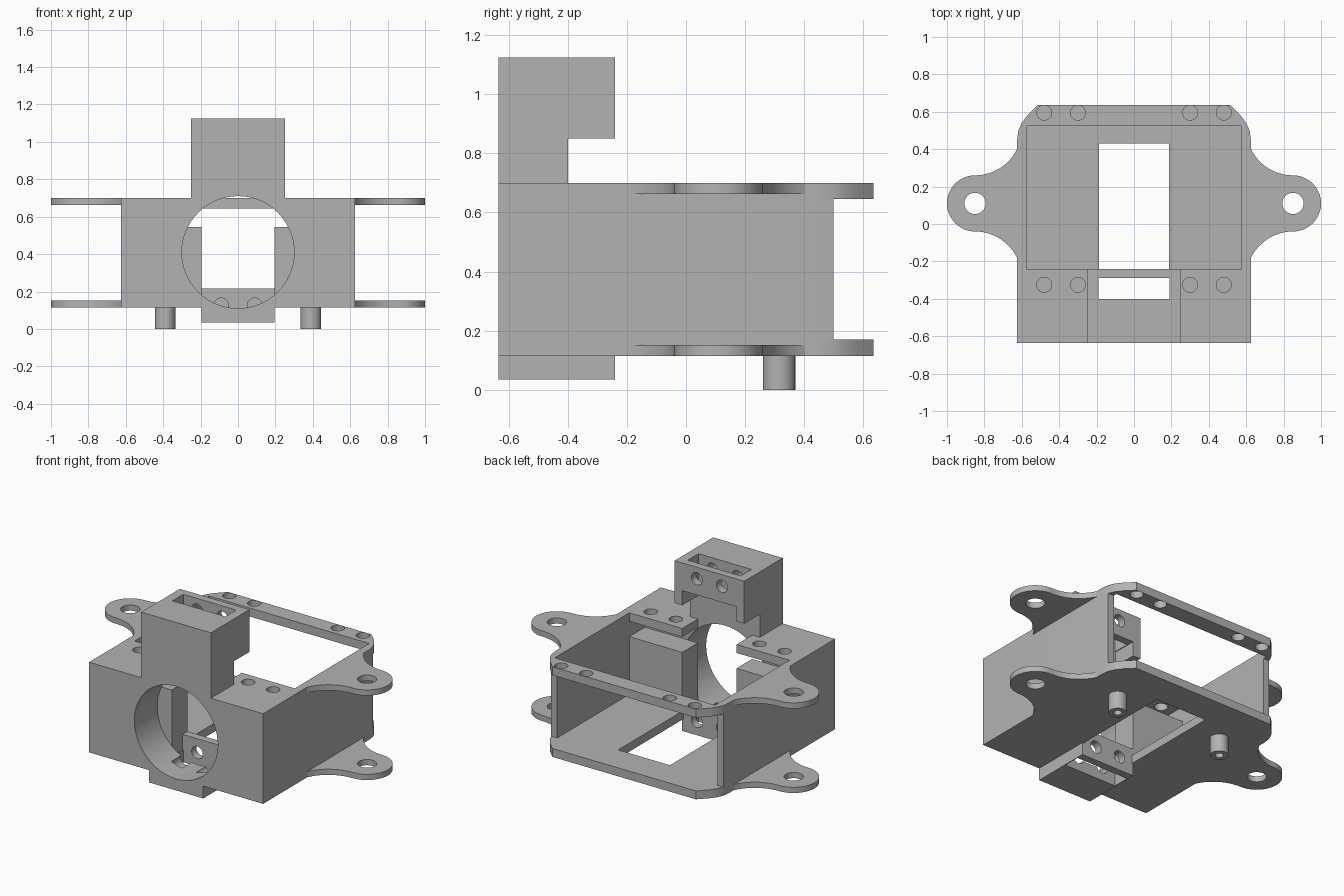
import bpy, bmesh
from math import sin, cos, pi, asin
from mathutils import Vector, Matrix

if "Cube" in bpy.data.objects:
    bpy.data.objects.remove(bpy.data.objects["Cube"], do_unlink=True)

GREY = (0.45, 0.45, 0.45, 1)
grey = bpy.data.materials.new("plain grey")
grey.use_nodes = True
grey.diffuse_color = GREY
grey.node_tree.nodes["Principled BSDF"].inputs["Base Color"].default_value = GREY


def prism(name, points, lo, hi, axis="z"):
    """Extrude a flat outline: (x, y) along z, or (y, z) along x."""
    bm = bmesh.new()
    place = (lambda p: (p[0], p[1], lo)) if axis == "z" else (lambda p: (lo, p[0], p[1]))
    face = bm.faces.new([bm.verts.new(place(p)) for p in points])
    top = bmesh.ops.extrude_face_region(bm, geom=[face])["geom"]
    move = Vector((0, 0, hi - lo)) if axis == "z" else Vector((hi - lo, 0, 0))
    bmesh.ops.translate(bm, vec=move, verts=[v for v in top if isinstance(v, bmesh.types.BMVert)])
    bmesh.ops.recalc_face_normals(bm, faces=bm.faces)
    mesh = bpy.data.meshes.new(name)
    bm.to_mesh(mesh)
    bm.free()
    mesh.materials.append(grey)
    ob = bpy.data.objects.new(name, mesh)
    bpy.context.collection.objects.link(ob)
    return ob


def box(name, x0, x1, y0, y1, z0, z1):
    return prism(name, [(x0, y0), (x1, y0), (x1, y1), (x0, y1)], z0, z1)


def arc(cx, cy, r, start, end, n):
    return [(cx + r * cos(start + (end - start) * i / n),
             cy + r * sin(start + (end - start) * i / n)) for i in range(n + 1)]


def rod(name, x, y, r, z0, z1, n=32):
    return prism(name, arc(x, y, r, 0, 2 * pi, n)[:-1], z0, z1)


def rod_y(name, x, z, r, y0, y1, n=32):
    ob = rod(name, x, -z, r, y0, y1, n)
    ob.data.transform(Matrix.Rotation(-pi / 2, 4, "X"))
    return ob


def cut(ob, *cutters):
    for c in cutters:
        c.hide_render = True
        mod = ob.modifiers.new("cut", "BOOLEAN")
        mod.operation, mod.solver, mod.object = "DIFFERENCE", "EXACT", c
        bpy.context.view_layer.objects.active = ob
        bpy.ops.object.modifier_apply(modifier=mod.name)
        bpy.data.objects.remove(c, do_unlink=True)


def smooth(ob):
    bpy.ops.object.select_all(action="DESELECT")
    ob.select_set(True)
    bpy.context.view_layer.objects.active = ob
    bpy.ops.object.shade_smooth_by_angle(angle=0.5)


def lens_hole():
    return rod_y("lens_cutter", 0, 0.41, 0.3, -0.8, WALL, 64)


def screw_holes(z):
    return [rod_y("screw_cutter", x, z, 0.04, -0.5, -0.2) for x in (-0.09, 0.09)]


W, FRONT, WALL, STEP, BACK = 0.625, -0.635, -0.4, -0.24, 0.635
BASE, FLOOR, RIM, TOP = 0.115, 0.17, 0.645, 0.7

# Plate outline with rounded, clipped rear corners
corner = [(W, 0.45), (0.618, 0.5), (0.6, 0.54), (0.57, 0.58), (0.515, BACK)]
outline = [(-W, FRONT), (W, FRONT)] + corner + [(-x, y) for x, y in reversed(corner)]

# Floor plate
floor_plate = prism("floor_plate", outline, BASE, FLOOR)
cut(floor_plate,
    box("opening_cutter", -0.186, 0.186, STEP - 0.01, 0.43, 0, 0.3),
    box("slot_cutter", -0.195, 0.195, WALL, STEP, 0, 0.3),
    lens_hole(), *screw_holes(0.125))

# Top frame
top_frame = prism("top_frame", outline, RIM, TOP)
cut(top_frame,
    box("opening_cutter", -0.575, 0.575, STEP, 0.525, 0.5, 0.8),
    box("notch_cutter", -0.195, 0.195, WALL, 0, 0.5, 0.8),
    lens_hole(),
    *[rod("hole_cutter", x, y, 0.04, 0.6, 0.8)
      for x in (-0.48, -0.3, 0.3, 0.48) for y in (-0.325, 0.595)])

# Front wall with the large round opening
front_wall = box("front_wall", -W, W, FRONT, WALL, FLOOR, RIM)
cut(front_wall, lens_hole())

# Tower with a slotted, drilled overhang
tower = prism("tower", [(FRONT, TOP), (FRONT, 1.125), (STEP, 1.125), (STEP, 0.85),
                        (WALL, 0.85), (WALL, TOP)], -0.25, 0.25, "x")
cut(tower,
    box("recess_cutter", -0.195, 0.195, WALL, 0, 0.6, 0.945),
    box("slot_cutter", -0.19, 0.19, WALL, -0.29, 0.9, 1.2),
    lens_hole(), *screw_holes(1.05))

# Lower tab with its upright bar
lower_tab = prism("lower_tab", [(FRONT, 0.035), (STEP, 0.035), (STEP, 0.215), (-0.29, 0.215),
                                (-0.29, BASE), (FRONT, BASE)], -0.195, 0.195, "x")
cut(lower_tab,
    box("slot_cutter", -0.19, 0.19, WALL, -0.29, 0, 0.2),
    lens_hole(), *screw_holes(0.125))

# Lug outline: round ear blended into the side by two concave arcs
ear_x, ear_y, ear_r, fillet = 0.85, 0.11, 0.15, 0.25
swing = asin((ear_x - W) / fillet)
rise = ear_r + fillet
lug = (arc(ear_x, ear_y - rise, fillet, pi / 2 + swing, pi / 2, 12)
       + arc(ear_x, ear_y, ear_r, -pi / 2, pi / 2, 24)[1:]
       + arc(ear_x, ear_y + rise, fillet, -pi / 2, -pi / 2 - swing, 12)[1:])

# Mirrored pairs: side walls, inner blocks, lugs and posts
for side, s in (("left", 1), ("right", -1)):
    wall = [(0.575, WALL), (W, WALL), (W, 0.45), (0.618, 0.5), (0.575, 0.5)]
    smooth(prism(side + "_wall", [(s * x, y) for x, y in wall], FLOOR, RIM))
    box(side + "_inner_block", s * 0.195, s * 0.575, WALL, STEP, FLOOR, 0.545)
    for level, z0, z1 in (("lower", BASE, 0.152), ("upper", 0.663, TOP)):
        ear = prism(f"{side}_{level}_lug", [(s * x, y) for x, y in lug], z0, z1)
        cut(ear, rod("hole_cutter", s * ear_x, ear_y, 0.057, z0 - 0.1, z1 + 0.1))
        smooth(ear)
    post = rod(side + "_post", s * 0.39, 0.315, 0.055, 0, BASE)
    cut(post, rod("bore_cutter", s * 0.39, 0.315, 0.025, -0.1, 0.1))
    smooth(post)

for part in (floor_plate, top_frame, front_wall, tower, lower_tab):
    smooth(part)
